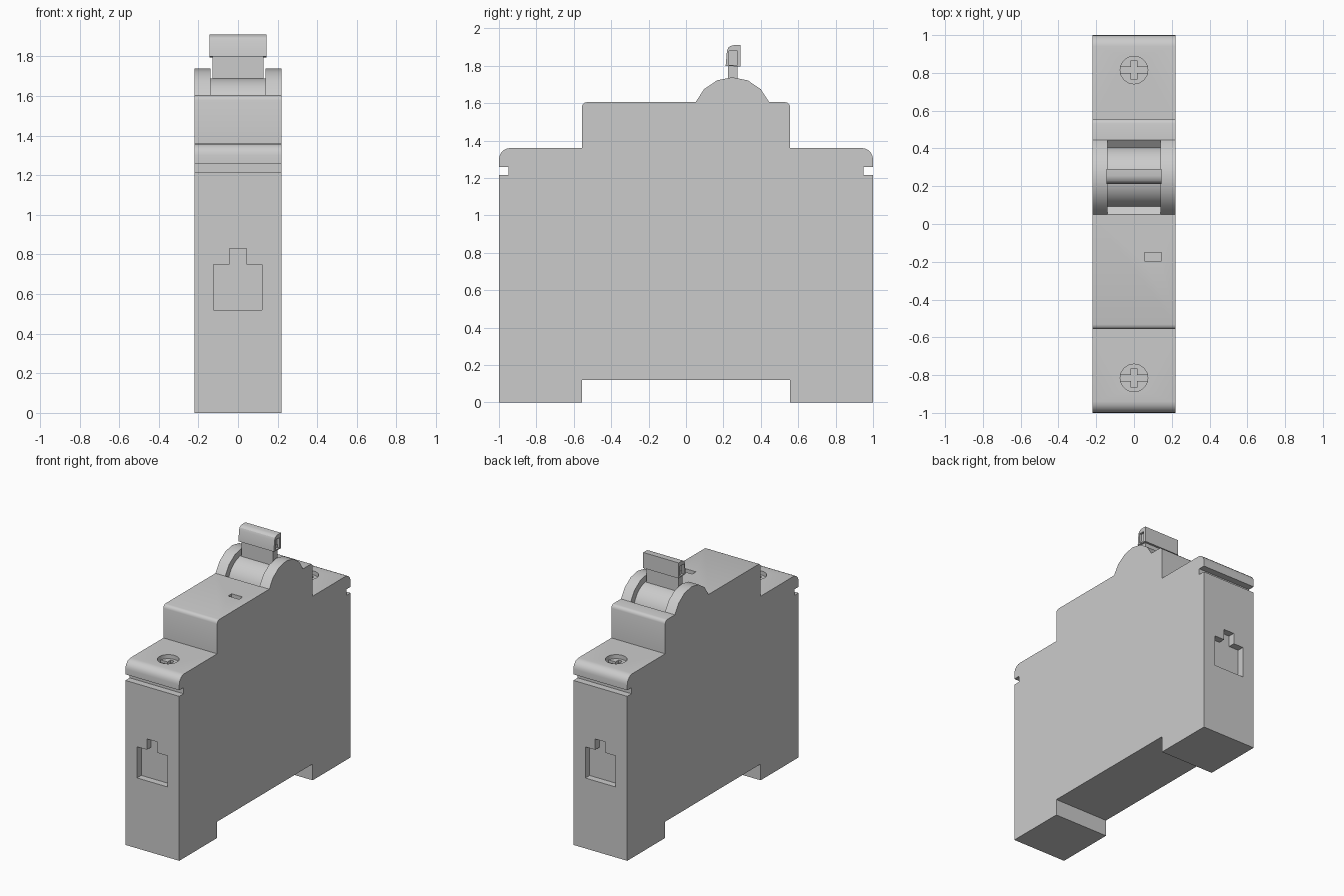
import bpy, bmesh
from math import sin, cos, radians

if "Cube" in bpy.data.objects:
    bpy.data.objects.remove(bpy.data.objects["Cube"])

W = 0.22  # half width of the housing


def arc(cy, cz, r, a0, a1, n):
    """Points of an arc in a plane, angles in degrees."""
    return [(cy + r * cos(radians(a0 + (a1 - a0) * i / n)),
             cz + r * sin(radians(a0 + (a1 - a0) * i / n))) for i in range(n + 1)]


def prism(name, pts, a, b, place):
    """Extrude a 2D outline between depths a and b; place maps (u, v, depth) to xyz."""
    bm = bmesh.new()
    r0 = [bm.verts.new(place(u, v, a)) for u, v in pts]
    r1 = [bm.verts.new(place(u, v, b)) for u, v in pts]
    bm.faces.new(r0)
    bm.faces.new(r1[::-1])
    for i in range(len(pts)):
        bm.faces.new((r0[i - 1], r1[i - 1], r1[i], r0[i]))
    bmesh.ops.recalc_face_normals(bm, faces=bm.faces)
    me = bpy.data.meshes.new(name)
    bm.to_mesh(me)
    bm.free()
    ob = bpy.data.objects.new(name, me)
    bpy.context.collection.objects.link(ob)
    return ob


def side(u, v, d): return (d, u, v)
def front(u, v, d): return (u, d, v)
def plan(u, v, d): return (u, v, d)


def rect(x0, x1, y0, y1):
    return [(x0, y0), (x1, y0), (x1, y1), (x0, y1)]


def activate(ob):
    bpy.ops.object.select_all(action='DESELECT')
    ob.select_set(True)
    bpy.context.view_layer.objects.active = ob


def cut(ob, cutter):
    cutter.hide_render = True
    mod = ob.modifiers.new("cut", 'BOOLEAN')
    mod.operation, mod.solver, mod.object = 'DIFFERENCE', 'EXACT', cutter
    activate(ob)
    bpy.ops.object.modifier_apply(modifier=mod.name)
    bpy.data.objects.remove(cutter)


def smooth(ob):
    activate(ob)
    bpy.ops.object.shade_smooth_by_angle(angle=radians(30))


# Housing: stepped outline with rail channel, side grooves and dome
dome = arc(0.248, 1.526, 0.2124, 21.9, 158.1, 6)
right = [(0.557, 0.12), (0.557, 0), (1, 0), (1, 1.215), (0.95, 1.215), (0.95, 1.26), (1, 1.26)]
right += arc(0.94, 1.30, 0.06, 0, 90, 5) + [(0.557, 1.36)] + arc(0.532, 1.58, 0.025, 0, 90, 3)
left = [(-y, z) for y, z in reversed(right)]
housing = prism("housing", right + dome + left, -W, W, side)

# Lever slot in the dome
slot = [(0.05, 1.606), (0.115, 1.555), (0.385, 1.555), (0.446, 1.606), (0.446, 1.8), (0.05, 1.8)]
cut(housing, prism("slot_cutter", slot, -0.14, 0.14, side))

# Indicator window
cut(housing, prism("window_cutter", rect(0.055, 0.145, -0.195, -0.152), 1.58, 1.7, plan))

# Terminal openings and screw wells at both ends
port = [(-0.125, 0.52), (0.122, 0.52), (0.122, 0.75), (0.042, 0.75),
        (0.042, 0.83), (-0.044, 0.83), (-0.044, 0.75), (-0.125, 0.75)]
for s, end in ((-1, "front"), (1, "back")):
    cut(housing, prism("port_cutter", port, s * 0.95, s * 1.1, front))
    cy = s * 0.815
    well = arc(0, cy, 0.073, 0, 360, 32)[:-1]
    cut(housing, prism("well_cutter", well, 1.30, 1.5, plan))
    # Cross-slotted terminal screw
    screw = prism(end + "_terminal_screw", well, 1.29, 1.33, plan)
    a, b = 0.015, 0.05
    cross = [(-0.08, cy - a), (-a, cy - a), (-a, cy - b), (a, cy - b), (a, cy - a), (0.08, cy - a),
             (0.08, cy + a), (a, cy + a), (a, cy + b), (-a, cy + b), (-a, cy + a), (-0.08, cy + a)]
    cut(screw, prism("cross_cutter", cross, 1.305, 1.4, plan))
    smooth(screw)
smooth(housing)

# Lever: drum, stem and grip
smooth(prism("lever_drum", arc(0.248, 1.526, 0.164, 8, 172, 16), -0.14, 0.14, side))
prism("lever_stem", rect(0.225, 0.275, 1.66, 1.83), -0.13, 0.13, side)
grip_outline = [(0.212, 1.80), (0.292, 1.795), (0.292, 1.91), (0.255, 1.91),
                (0.238, 1.906), (0.226, 1.897), (0.219, 1.88)]
grip = prism("lever_grip", grip_outline, -0.145, 0.145, side)
for s in (-1, 1):
    cut(grip, prism("grip_cutter", rect(0.23, 0.275, 1.805, 1.88), s * 0.127, s * 0.2, side))
smooth(grip)
